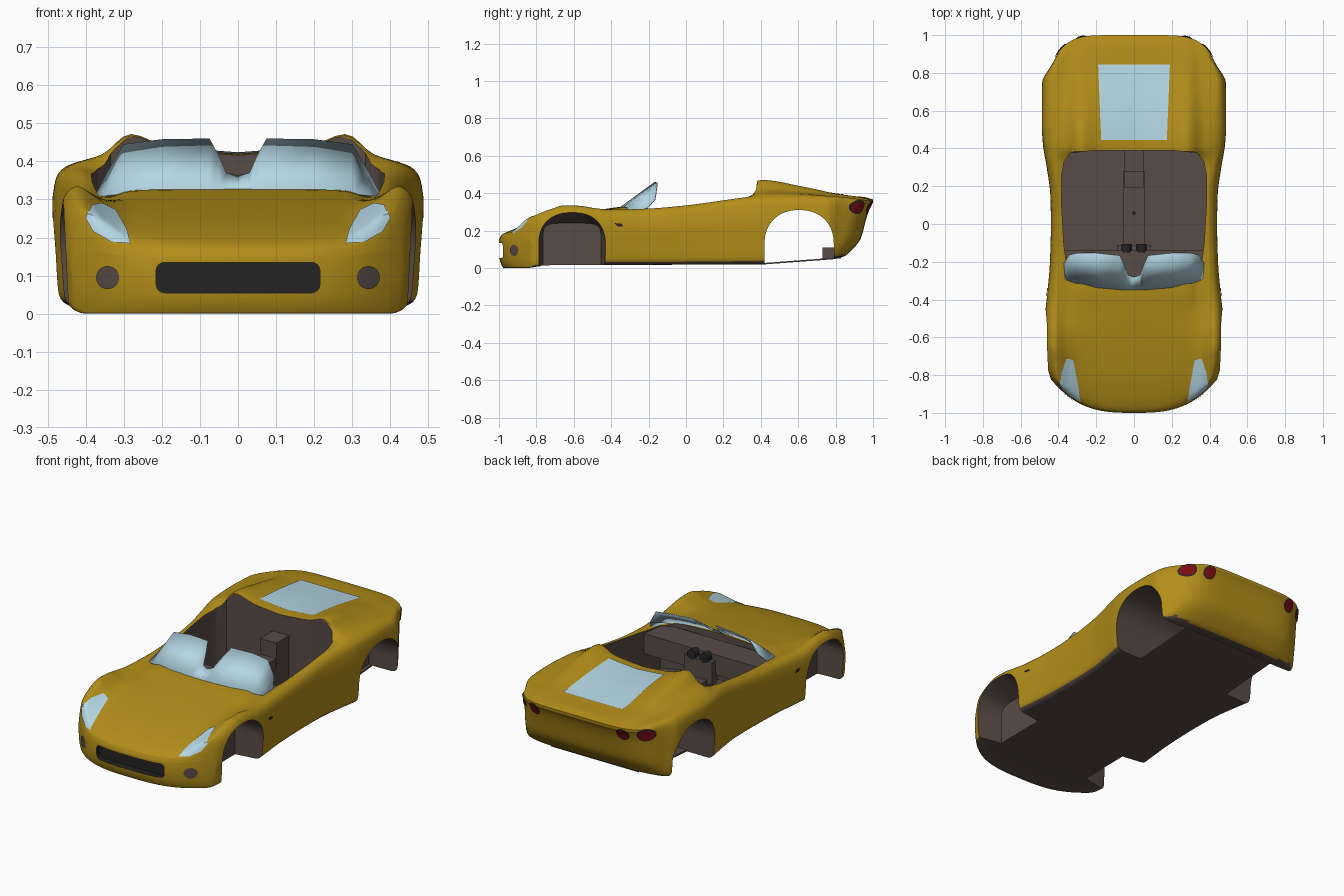
import bpy, bmesh, math
from mathutils import Vector
from mathutils.bvhtree import BVHTree

if "Cube" in bpy.data.objects:
    bpy.data.objects.remove(bpy.data.objects["Cube"])


def material(name, r, g, b):
    m = bpy.data.materials.new(name)
    m.diffuse_color = (r, g, b, 1)
    m.use_nodes = True
    m.node_tree.nodes["Principled BSDF"].inputs["Base Color"].default_value = m.diffuse_color
    return m


PAINT = material("golden yellow paint", 0.45, 0.27, 0.01)
TRIM = material("dark brown trim", 0.095, 0.07, 0.062)
BLACK = material("black mesh", 0.017, 0.017, 0.018)
GLASS = material("pale blue glass", 0.46, 0.68, 0.78)
RED = material("dark red lamp", 0.2, 0.004, 0.008)
BODY_MATS = [PAINT, TRIM, BLACK]


def curve(*pts):
    """Smooth interpolation through (t, value) pairs without overshoot."""
    d = [(b[1] - a[1]) / (b[0] - a[0]) for a, b in zip(pts, pts[1:])]
    m = [d[0]] + [0 if a * b <= 0 else 2 * a * b / (a + b) for a, b in zip(d, d[1:])] + [d[-1]]

    def f(t):
        t = min(max(t, pts[0][0]), pts[-1][0])
        i = max(k for k in range(len(d)) if pts[k][0] <= t)
        h = pts[i + 1][0] - pts[i][0]
        u = (t - pts[i][0]) / h
        return ((1 + 2 * u) * (1 - u) ** 2 * pts[i][1] + u * (1 - u) ** 2 * h * m[i]
                + u * u * (3 - 2 * u) * pts[i + 1][1] + u * u * (u - 1) * h * m[i + 1])
    return f


def build(name, verts, faces, mats, index=0, closed=True, outward=None, angle=35):
    me = bpy.data.meshes.new(name)
    me.from_pydata([tuple(v) for v in verts], [], faces)
    bm = bmesh.new()
    bm.from_mesh(me)
    if closed:
        bmesh.ops.recalc_face_normals(bm, faces=bm.faces)
    if outward is not None:
        bm.normal_update()
        if sum((f.normal.dot(outward) for f in bm.faces), 0.0) < 0:
            bmesh.ops.reverse_faces(bm, faces=bm.faces)
    bm.to_mesh(me)
    bm.free()
    for m in mats:
        me.materials.append(m)
    for p in me.polygons:
        p.material_index = index
    ob = bpy.data.objects.new(name, me)
    bpy.context.collection.objects.link(ob)
    smooth(ob, angle)
    return ob


def smooth(ob, angle=35):
    bpy.ops.object.select_all(action='DESELECT')
    ob.select_set(True)
    bpy.context.view_layer.objects.active = ob
    bpy.ops.object.shade_smooth_by_angle(angle=math.radians(angle))


def loft(name, rings, mats, index=0, caps=None):
    n = len(rings[0])
    verts = [p for r in rings for p in r]
    faces = [(a * n + i, a * n + (i + 1) % n, (a + 1) * n + (i + 1) % n, (a + 1) * n + i)
             for a in range(len(rings) - 1) for i in range(n)]
    for base in (0, (len(rings) - 1) * n):
        for c in (caps or [tuple(range(n))]):
            faces.append(tuple(base + i for i in c))
    return build(name, verts, faces, mats, index)


def box(name, x0, x1, y0, y1, z0, z1, mat, slope=0):
    ring = lambda y, dz: [(x0, y, z0 + dz), (x1, y, z0 + dz), (x1, y, z1 + dz), (x0, y, z1 + dz)]
    return loft(name, [ring(y0, 0), ring(y1, slope)], [mat])


# Body shape curves along the length
half_w = curve((-1, .44), (-.9, .462), (-.75, .47), (-.5, .47), (-.4, .462), (-.2, .445), (0, .44),
               (.15, .443), (.3, .462), (.42, .482), (.55, .49), (.75, .487), (.85, .47), (.93, .44), (1, .40))
bottom = curve((-1, .08), (-.997, .05), (-.988, .02), (-.975, 0), (-.9, .008), (-.75, .015), (.45, .02),
               (.78, .05), (.84, .06), (.89, .10), (.935, .16), (.96, .25), (.975, .3), (.99, .335), (1, .35))
fender = curve((-1, .165), (-.985, .215), (-.95, .268), (-.9, .288), (-.8, .315), (-.7, .335), (-.6, .333),
               (-.5, .32), (-.4, .312), (-.2, .318), (0, .335), (.2, .362), (.3, .376), (.45, .392),
               (.6, .392), (.75, .386), (.9, .377), (1, .362))
hump = curve((-1, .15), (-.99, .175), (-.95, .203), (-.8, .248), (-.6, .288), (-.45, .307), (-.35, .322),
             (-.1, .33), (.2, .37), (.31, .39), (.36, .43), (.39, .472), (.46, .467), (.6, .44), (.7, .42),
             (.8, .398), (.9, .385), (1, .365))
centre = curve((-1, .15), (-.99, .172), (-.95, .195), (-.9, .215), (-.8, .245), (-.6, .287), (-.45, .313),
               (-.35, .327), (0, .345), (.2, .37), (.38, .415), (.45, .42), (.6, .415), (.75, .40),
               (.85, .388), (.95, .38), (1, .367))


def section(s, steps=4):
    w, zb, zf, zv, zc = half_w(s), bottom(s), fender(s), hump(s), centre(s)
    h = zf - zb
    dip = .012 * max(0, 1 - abs(s) ** 8)
    keys = [(0, zb), (.17, zb), (.28, zb), (w - .05, zb), (w - .012, zb + .08 * h), (w - .004, zb + .35 * h),
            (w, zb + .62 * h), (w - .012, zb + .9 * h), (w - .05, zf),
            ((w + .23) / 2, (zf + zv) / 2 - dip), (.28, zv), (.17, zc + .3 * (zv - zc)), (0, zc)]
    fx = curve(*[(i, k[0]) for i, k in enumerate(keys)])
    fz = curve(*[(i, k[1]) for i, k in enumerate(keys)])
    half = []
    for i in range((len(keys) - 1) * steps + 1):
        x, z = max(0, fx(i / steps)), fz(i / steps)
        y = s + .19 * (x / .45) ** 3 * max(0, (-.3 - s) / .7) ** 2     # rounded nose in plan
        y -= .09 * (x / .4) ** 6 * max(0, (s - .7) / .3) ** 2          # rounded tail in plan
        half.append((x, y, z))
    return half + [(-x, y, z) for x, y, z in half[-2:0:-1]]


rings = [section(math.sin(math.pi / 2 * (i / 60 - 1))) for i in range(121)]
n, k = len(rings[0]), len(rings[0]) // 4
right = [(j, j + 1, 2 * k - j - 1, 2 * k - j) for j in range(k - 1)] + [(k - 1, k, k + 1)]
left = [tuple((n - i) % n for i in c) for c in right]
body = loft("body", rings, BODY_MATS, 0, right + left)


# Openings: wheel arches, cockpit, grille
def arch(x, yc, a, z0, top, e):
    pts = [(x, yc + a, -.1)]
    for i in range(33):
        c, s = math.cos(math.pi * i / 32), math.sin(math.pi * i / 32)
        pts.append((x, yc + math.copysign(a * abs(c) ** (2 / e), c), z0 + (top - z0) * abs(s) ** (2 / e)))
    return pts + [(x, yc - a, -.1)]


cutters = [loft("rear_arch_cutter", [arch(x, .605, .185, .13, .31, 2.2) for x in (-.6, .6)], BODY_MATS, 1)]
for s in (-1, 1):
    cutters.append(loft("front_well_cutter", [arch(s * .3, -.61, .155, .14, .24, 5), arch(s * .47, -.61, .18, .12, .30, 2.3),
                                              arch(s * .6, -.61, .18, .12, .30, 2.3)], BODY_MATS, 1))
edge = [(0, -.33), (.25, -.315), (.35, -.27), (.372, -.1), (.383, .1), (.385, .25), (.37, .33), (.335, .375), (.2, .39), (0, .39)]
plan = edge + [(-x, y) for x, y in edge[-2:0:-1]]
cutters.append(loft("cockpit_cutter", [[(x, y, z) for x, y in plan] for z in (.06, .6)], BODY_MATS, 1))


def rounded(cx, cz, a, b, r):
    return [(cx + sx * (a - r) + r * math.cos(t), cz + sz * (b - r) + r * math.sin(t))
            for q, (sx, sz) in enumerate([(1, 1), (-1, 1), (-1, -1), (1, -1)])
            for t in [math.pi / 2 * (q + i / 4) for i in range(5)]]


cutters.append(loft("grille_cutter", [[(x, y, z) for x, z in rounded(0, .095, .215, .04, .022)]
                                      for y in (-1.1, -.955)], BODY_MATS, 2))
bpy.context.view_layer.objects.active = body
for c in cutters:
    mod = body.modifiers.new("cut", 'BOOLEAN')
    mod.operation, mod.solver, mod.object = 'DIFFERENCE', 'EXACT', c
    bpy.ops.object.modifier_apply(modifier=mod.name)
for c in cutters:
    bpy.data.objects.remove(c)
for p in body.data.polygons:        # unpainted underside
    if p.material_index == 0 and p.normal.z < -.6 and p.center.z < .09 and p.center.y < .84:
        p.material_index = 1
smooth(body)

# Plates that follow the body surface
bm = bmesh.new()
bm.from_mesh(body.data)
tree = BVHTree.FromBMesh(bm)
bm.free()


def plate(name, outline, place, direction, mat, lift=.004, levels=5):
    d = Vector(direction)
    cx, cy = (sum(p[i] for p in outline) / len(outline) for i in (0, 1))
    m = len(outline)

    def drop(u, v):
        hit, normal, _, _ = tree.ray_cast(Vector(place(u, v)) - d * 2, d)
        return hit + normal * lift if hit else None
    mid = drop(cx, cy)
    verts = [mid]
    for r in range(1, levels + 1):
        for i, (u, v) in enumerate(outline):
            p = drop(cx + (u - cx) * r / levels, cy + (v - cy) * r / levels)
            verts.append(p or (verts[-m] if r > 1 else mid))
    faces = [(0, 1 + i, 1 + (i + 1) % m) for i in range(m)]
    for r in range(levels - 1):
        a = 1 + r * m
        faces += [(a + i, a + m + i, a + m + (i + 1) % m, a + (i + 1) % m) for i in range(m)]
    return build(name, verts, faces, [mat], closed=False, outward=-d)


def refine(pts, q):
    return [(a[0] + (b[0] - a[0]) * i / q, a[1] + (b[1] - a[1]) * i / q)
            for a, b in zip(pts, pts[1:] + pts[:1]) for i in range(q)]


def circle(cx, cy, r):
    return [(cx + r * math.cos(math.tau * i / 24), cy + r * math.sin(math.tau * i / 24)) for i in range(24)]


along = lambda u, v: (u, 0, v)
plate("rear_window", refine([(-.175, .445), (.175, .445), (.19, .845), (-.19, .845)], 8),
      lambda u, v: (u, v, 0), (0, 0, -1), GLASS)
lamp = [(.385, .283), (.36, .288), (.322, .27), (.293, .22), (.281, .182), (.33, .187), (.378, .215), (.398, .25)]
for s, side in ((1, "right"), (-1, "left")):
    plate("headlight_" + side, refine([(s * x, z) for x, z in lamp], 3), along, (0, 1, 0), GLASS)
    plate("fog_lamp_" + side, circle(s * .34, .095, .03), along, (0, 1, 0), TRIM)
    for x in (.28, .385):
        plate("tail_lamp_rim_" + side, circle(s * x, .325, .036), along, (0, -1, 0), BLACK, .002)
        plate("tail_lamp_" + side, circle(s * x, .325, .03), along, (0, -1, 0), RED, .006)
    plate("side_vent_" + side, refine([(-.385, .24), (-.345, .237), (-.335, .222), (-.365, .222)], 3),
          lambda u, v: (0, u, v), (-s, 0, 0), BLACK)

# Windscreen with a centre notch
low = [(0, -.35, .328), (.03, -.35, .328), (.05, -.349, .328), (.075, -.348, .327), (.2, -.337, .326),
       (.3, -.317, .318), (.345, -.302, .312), (.365, -.29, .31)]
top = [(0, -.283, .363), (.03, -.272, .37), (.05, -.22, .415), (.075, -.168, .46), (.2, -.155, .458),
       (.3, -.155, .445), (.345, -.165, .37), (.372, -.21, .318)]
flip = lambda row: [(-x, y, z) for x, y, z in row[:0:-1]] + row
m = len(low) * 2 - 1
glass = build("windscreen", flip(low) + flip(top), [(i, i + 1, m + i + 1, m + i) for i in range(m - 1)],
              [GLASS], closed=False, outward=Vector((0, -1, .5)))
mod = glass.modifiers.new("thickness", 'SOLIDIFY')
mod.thickness = .005

# Interior and underside
box("dashboard", -.365, .365, -.30, -.14, .19, .305, TRIM)
box("centre_console", -.055, .055, -.15, .28, .05, .16, TRIM)
box("console_step", -.05, .05, .19, .29, .15, .22, TRIM)
box("console_back", -.052, .052, .275, .40, .05, .31, TRIM)
box("console_top", -.09, .09, -.16, -.11, .14, .27, TRIM)
box("gear_lever", -.008, .008, .05, .066, .15, .21, BLACK)
for x in (-.04, .04):
    loft("gauge", [[(u, y, v) for u, v in circle(x, .285, .027)] for y in (-.15, -.105)], [BLACK])
box("rear_floor", -.3, .3, .40, .80, .018, .026, TRIM, .03)
box("rear_crossmember", -.28, .28, .73, .83, .05, .11, TRIM)
